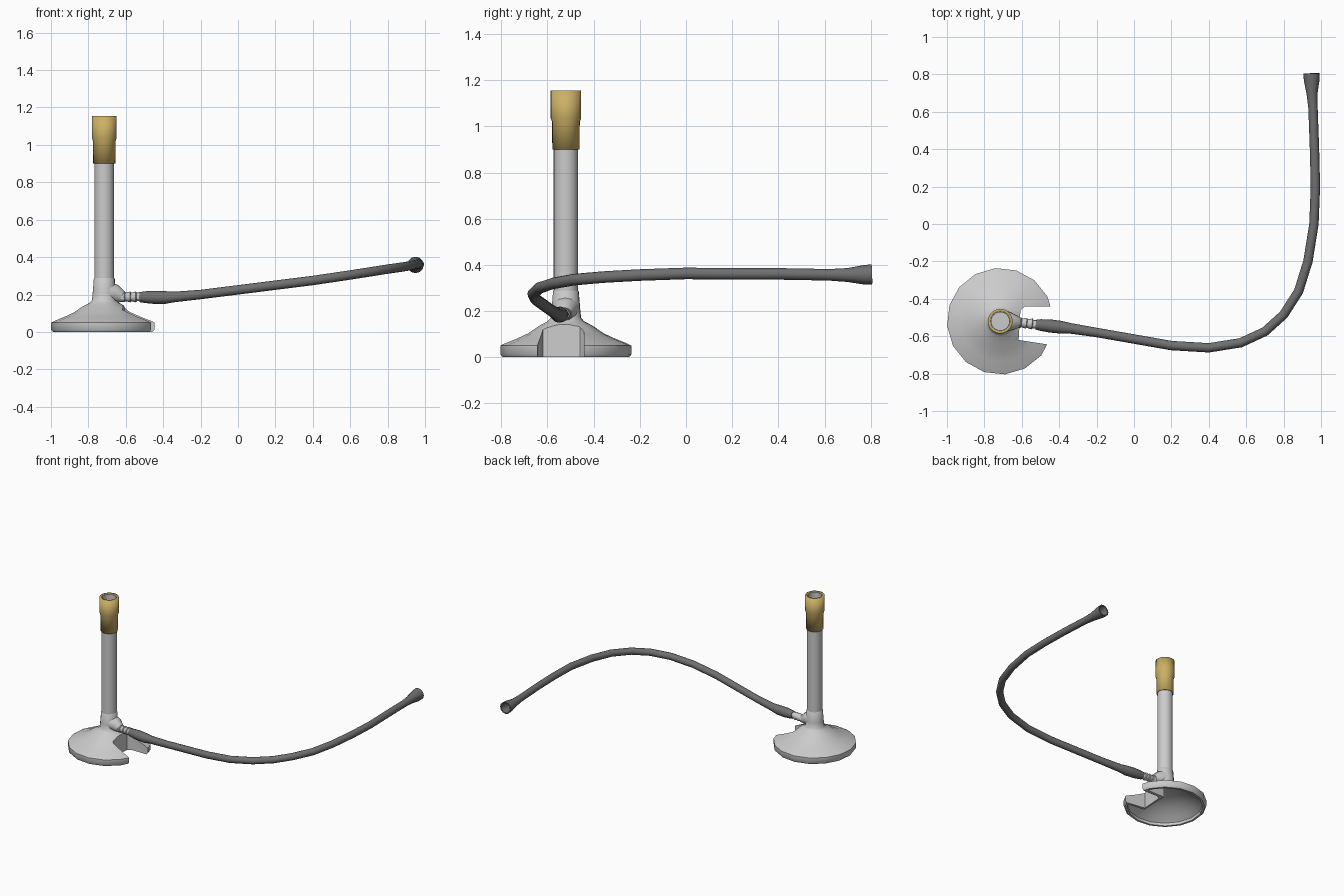
import bpy, bmesh, math
from mathutils import Vector

cube = bpy.data.objects.get("Cube")
if cube:
    bpy.data.objects.remove(cube)

CX, CY = -0.715, -0.52  # burner axis


def material(name, rgb, rough=0.5):
    m = bpy.data.materials.new(name)
    m.use_nodes = True
    m.diffuse_color = (*rgb, 1)
    bsdf = m.node_tree.nodes["Principled BSDF"]
    bsdf.inputs["Base Color"].default_value = (*rgb, 1)
    bsdf.inputs["Roughness"].default_value = rough
    return m


grey = material("pale grey metal", (0.60, 0.60, 0.60))
brass = material("brass", (0.60, 0.44, 0.13))
rubber = material("dark grey rubber", (0.16, 0.16, 0.16))


def finish(name, bm, mat):
    bmesh.ops.recalc_face_normals(bm, faces=bm.faces)
    me = bpy.data.meshes.new(name)
    bm.to_mesh(me)
    bm.free()
    ob = bpy.data.objects.new(name, me)
    bpy.context.collection.objects.link(ob)
    me.materials.append(mat)
    return ob


def activate(ob):
    bpy.ops.object.select_all(action="DESELECT")
    ob.select_set(True)
    bpy.context.view_layer.objects.active = ob


def smooth(ob, degrees=40):
    activate(ob)
    bpy.ops.object.shade_smooth_by_angle(angle=math.radians(degrees))


def skin(bm, rings, closed=False):
    """Bridge successive rings; cap the ends unless the loop is closed."""
    n = len(rings[0])
    pairs = list(zip(rings, rings[1:]))
    if closed:
        pairs.append((rings[-1], rings[0]))
    else:
        bm.faces.new(rings[0])
        bm.faces.new(rings[-1])
    for a, b in pairs:
        for i in range(n):
            j = (i + 1) % n
            bm.faces.new((a[i], a[j], b[j], b[i]))


def lathe(name, profile, mat, sides, turn=0, closed=False):
    bm = bmesh.new()
    angles = [math.radians(turn) + math.tau * i / sides for i in range(sides)]
    rings = [[bm.verts.new((CX + r * math.cos(a), CY + r * math.sin(a), z)) for a in angles]
             for r, z in profile]
    skin(bm, rings, closed)
    return finish(name, bm, mat)


def sweep(name, path, radii, mat, sides=12, bore=None):
    """Round section along a path; bore = (radius, depth) hollows the far end."""
    pts = [Vector(p) for p in path]
    stations = []
    for i, p in enumerate(pts):
        t = (pts[min(i + 1, len(pts) - 1)] - pts[max(i - 1, 0)]).normalized()
        stations.append((p, t, radii[i]))
    if bore:
        p, t, _ = stations[-1]
        stations += [(p, t, bore[0]), (p - t * bore[1], t, bore[0] * 0.5)]
    bm = bmesh.new()
    rings = []
    for p, t, r in stations:
        u = t.cross(Vector((0, 0, 1))).normalized()
        v = u.cross(t)
        rings.append([bm.verts.new(p + r * (u * math.cos(a) + v * math.sin(a)))
                      for a in (math.tau * k / sides for k in range(sides))])
    skin(bm, rings)
    return finish(name, bm, mat)


def prism(name, outline, z0, z1):
    bm = bmesh.new()
    skin(bm, [[bm.verts.new((x, y, z)) for x, y in outline] for z in (z0, z1)])
    return finish(name, bm, grey)


def subtract(target, cutter):
    cutter.hide_render = True
    mod = target.modifiers.new("cut", "BOOLEAN")
    mod.operation = "DIFFERENCE"
    mod.solver = "EXACT"
    mod.object = cutter
    activate(target)
    bpy.ops.object.modifier_apply(modifier=mod.name)
    bpy.data.objects.remove(cutter)


# Domed foot with collar
foot = lathe("foot", [(0.275, 0), (0.285, 0.012), (0.285, 0.05), (0.265, 0.06),
                      (0.215, 0.08), (0.165, 0.103), (0.115, 0.137), (0.08, 0.155),
                      (0.066, 0.17), (0.062, 0.21), (0.056, 0.285), (0.05, 0.292)],
             grey, 16, 5)

# Hollow underside, leaving a wall around the notch
hollow = lathe("hollow_cutter", [(0.262, -0.02), (0.258, 0.02), (0.21, 0.055),
                                 (0.15, 0.085), (0.08, 0.11)], grey, 16, 5)
subtract(hollow, prism("wall_keeper", [(-0.63, -0.64), (-0.3, -0.68),
                                       (-0.3, -0.42), (-0.62, -0.42)], -0.1, 0.5))
subtract(foot, hollow)

# Notch below the gas inlet
subtract(foot, prism("notch_cutter", [(-0.617, -0.62), (-0.455, -0.645), (-0.3, -0.665),
                                      (-0.3, -0.437), (-0.435, -0.442), (-0.585, -0.442),
                                      (-0.607, -0.46)], -0.1, 0.5))
smooth(foot)

# Hollow burner barrel
barrel = lathe("barrel", [(0.03, 0.25), (0.053, 0.25), (0.053, 1.15), (0.048, 1.15),
                          (0.048, 0.3), (0.001, 0.3)], grey, 24)
smooth(barrel)

# Brass sleeve with wider mouth
sleeve = lathe("brass_sleeve", [(0.052, 0.9), (0.059, 0.9), (0.06, 1.02), (0.066, 1.035),
                                (0.066, 1.155), (0.053, 1.155)], brass, 24, closed=True)
smooth(sleeve, 100)

# Tapered boss on the collar
boss = sweep("inlet_boss", [(-0.70, -0.52, 0.21), (-0.655, -0.523, 0.205), (-0.62, -0.526, 0.187)],
             [0.06, 0.048, 0.032], grey)
smooth(boss)

# Ridged gas inlet
ridges = [(0, 0.028), (0.03, 0.028), (0.034, 0.023), (0.06, 0.029), (0.064, 0.023),
          (0.09, 0.029), (0.094, 0.023), (0.16, 0.023)]
inlet = sweep("gas_inlet", [(-0.635 + d, -0.524 - d * 0.12, 0.187) for d, _ in ridges],
              [r for _, r in ridges], grey)
smooth(inlet, 30)

# Rubber hose with flared ends
hose_path = [(-0.525, -0.537, 0.186), (-0.50, -0.54, 0.186), (-0.45, -0.545, 0.185),
             (-0.39, -0.552, 0.184), (-0.34, -0.558, 0.187), (-0.2, -0.58, 0.20),
             (0, -0.615, 0.225), (0.2, -0.65, 0.25), (0.4, -0.662, 0.275),
             (0.57, -0.635, 0.30), (0.7, -0.575, 0.32), (0.8, -0.485, 0.336),
             (0.88, -0.36, 0.347), (0.93, -0.2, 0.356), (0.962, 0, 0.363),
             (0.97, 0.2, 0.361), (0.965, 0.4, 0.361), (0.957, 0.62, 0.357),
             (0.952, 0.7, 0.356), (0.95, 0.77, 0.357), (0.949, 0.805, 0.358)]
hose_radii = [0.027, 0.031, 0.035, 0.034, 0.028] + [0.025] * 13 + [0.03, 0.042, 0.044]
hose = sweep("rubber_hose", hose_path, hose_radii, rubber, 12, bore=(0.036, 0.12))
smooth(hose)
